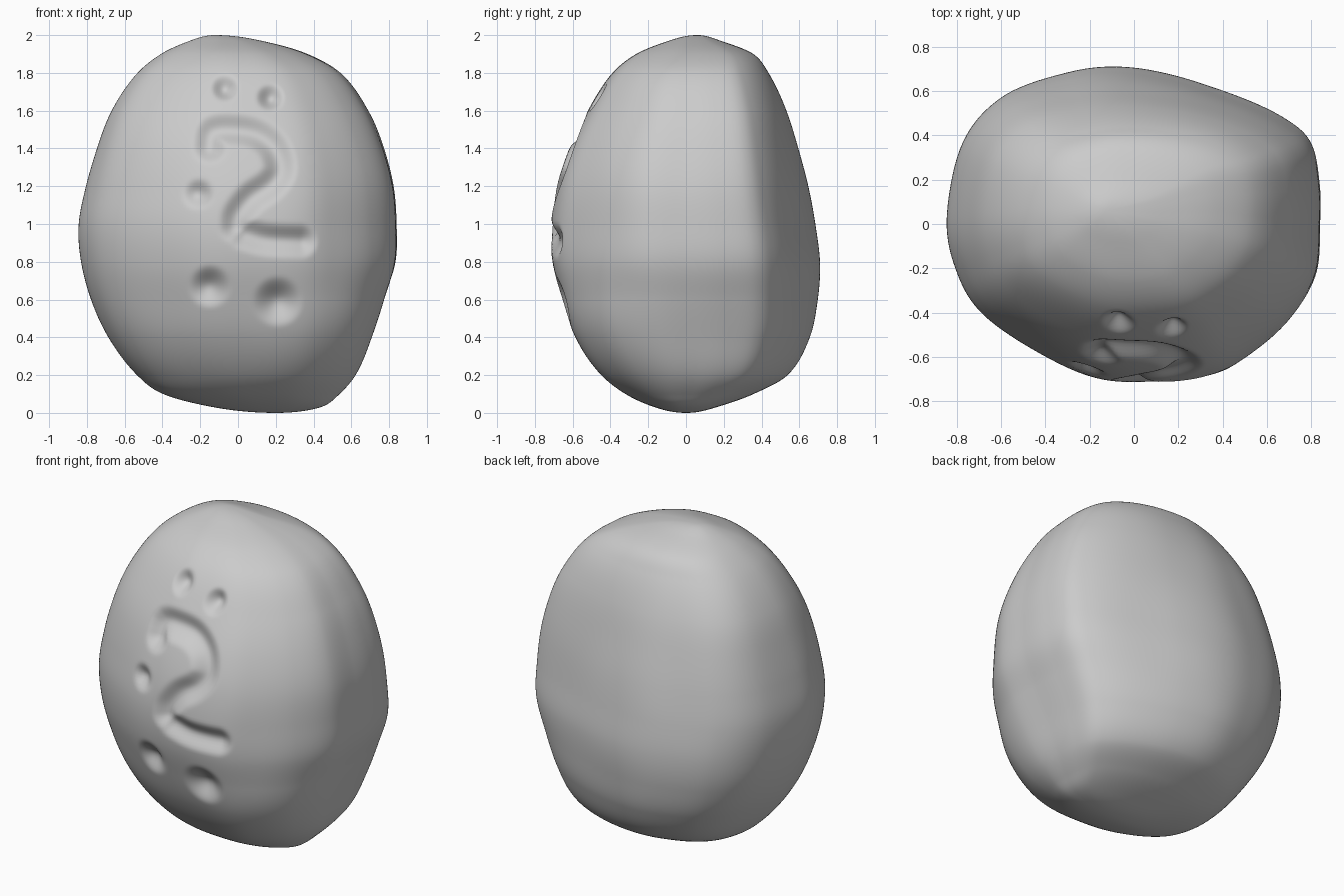
import bpy, bmesh, math
from mathutils import Vector, noise

if "Cube" in bpy.data.objects:
    bpy.data.objects.remove(bpy.data.objects["Cube"])

SEGS, RINGS = 300, 190

# Boulder silhouette: height, x min, x max, y min, y max
LEVELS = [
    (0.00, 0.20, 0.20, 0.00, 0.00),
    (0.03, -0.13, 0.43, -0.16, 0.16),
    (0.10, -0.40, 0.53, -0.31, 0.36),
    (0.20, -0.54, 0.61, -0.43, 0.54),
    (0.40, -0.69, 0.69, -0.56, 0.66),
    (0.60, -0.78, 0.765, -0.64, 0.70),
    (0.80, -0.83, 0.83, -0.70, 0.71),
    (1.00, -0.84, 0.835, -0.71, 0.685),
    (1.20, -0.80, 0.82, -0.68, 0.645),
    (1.40, -0.735, 0.765, -0.615, 0.59),
    (1.60, -0.65, 0.675, -0.515, 0.525),
    (1.80, -0.52, 0.525, -0.385, 0.43),
    (1.90, -0.40, 0.35, -0.26, 0.35),
    (1.97, -0.25, 0.12, -0.09, 0.18),
    (2.00, -0.12, -0.12, 0.06, 0.06),
]
# Plan outline, counter-clockwise from the right side
OUTLINE = [
    (0.84, 0.02), (0.835, 0.2), (0.80, 0.37), (0.70, 0.47), (0.50, 0.57),
    (0.20, 0.67), (-0.08, 0.715), (-0.32, 0.685), (-0.60, 0.58), (-0.77, 0.38),
    (-0.84, 0.05), (-0.80, -0.2), (-0.68, -0.40), (-0.40, -0.59), (-0.15, -0.70),
    (0.13, -0.715), (0.35, -0.68), (0.52, -0.58), (0.70, -0.42), (0.82, -0.22),
]
# Broad swellings and hollows between the main sides: centre, spread, amount
SWELLS = [
    ((0.52, -0.45, 0.38), 0.26, 0.085), ((0.52, 0.38, 1.55), 0.25, 0.03),
    ((-0.45, -0.32, 1.55), 0.26, 0.035), ((-0.52, 0.40, 1.50), 0.25, 0.03),
    ((-0.50, 0.40, 0.30), 0.25, -0.03), ((-0.50, -0.42, 0.40), 0.25, 0.02),
    ((0.30, 0.28, 1.84), 0.20, 0.025),
]
# Carved grooves as (x, z) paths, half width, depth
GROOVES = [
    ([(-0.15, 1.41), (-0.13, 1.49), (-0.02, 1.50), (0.10, 1.475), (0.19, 1.40),
      (0.22, 1.29), (0.17, 1.21), (0.07, 1.14), (0.0, 1.05), (-0.01, 0.99)], 0.10, 0.05),
    ([(0.04, 0.95), (0.15, 0.92), (0.33, 0.91)], 0.10, 0.048),
]
# Pits: x, z, radius, depth
PITS = [(-0.07, 1.72, 0.08, 0.05), (0.17, 1.67, 0.08, 0.05), (-0.21, 1.16, 0.09, 0.045),
        (-0.15, 0.67, 0.12, 0.055), (0.21, 0.59, 0.14, 0.06)]


def catmull(a, b, c, d, t):
    return 0.5 * (2*b + (c - a)*t + (2*a - 5*b + 4*c - d)*t*t + (3*b - a - 3*c + d)*t**3)


def outline_at(s):
    n = len(OUTLINE)
    i = int(s * n) % n
    t = s * n - int(s * n)
    p = [Vector(OUTLINE[(i + k) % n]) for k in (-1, 0, 1, 2)]
    v = catmull(*p, t)
    return v.x / 0.84, v.y / 0.715


def smooth_path(pts, steps=4):
    v = [Vector(p) for p in pts]
    v = [v[0]] + v + [v[-1]]
    out = [catmull(*v[i:i + 4], k / steps) for i in range(len(v) - 3) for k in range(steps)]
    return out + [v[-1]]


PATHS = [(smooth_path(p), r, d) for p, r, d in GROOVES]
# Levels are smoothed over the polar angle so both ends close roundly
ANGLES = [math.acos(1 - l[0]) for l in LEVELS]


def slope(i, k):
    j0, j1 = max(i - 1, 0), min(i + 1, len(LEVELS) - 1)
    return (LEVELS[j1][k] - LEVELS[j0][k]) / (ANGLES[j1] - ANGLES[j0])


def level_at(a):
    i = max(j for j in range(len(LEVELS) - 1) if ANGLES[j] <= a + 1e-9)
    h = ANGLES[i + 1] - ANGLES[i]
    t = (a - ANGLES[i]) / h
    return [(2*t**3 - 3*t*t + 1) * LEVELS[i][k] + (t**3 - 2*t*t + t) * h * slope(i, k)
            + (3*t*t - 2*t**3) * LEVELS[i + 1][k] + (t**3 - t*t) * h * slope(i + 1, k)
            for k in range(1, 5)]


def seg_dist(p, a, b):
    ab = b - a
    t = max(0, min(1, (p - a).dot(ab) / ab.length_squared))
    return (p - a - ab * t).length


def falloff(d, r):
    f = max(0.0, 1 - d / r)
    return f * f * (3 - 2 * f)


def carve(x, z):
    p = Vector((x, z))
    depth = 0
    for pts, r, dep in PATHS:
        d = min(seg_dist(p, a, b) for a, b in zip(pts, pts[1:]))
        depth = max(depth, dep * falloff(d, r))
    for px, pz, r, dep in PITS:
        depth = max(depth, dep * falloff((p - Vector((px, pz))).length, r))
    return depth


def place(u, v, level, a):
    # Sections grow rounder toward the two ends
    e = abs(a / (math.pi / 2) - 1)
    w = (0.9 if a < math.pi / 2 else 0.6) * e * e
    q = (abs(u) ** 2.2 + abs(v) ** 2.2) ** (1 / 2.2)
    u, v = u * (1 - w + w / q), v * (1 - w + w / q)
    x0, x1, y0, y1 = level
    p = Vector(((x0 + x1) / 2 + u * (x1 - x0) / 2,
                (y0 + y1) / 2 + v * (y1 - y0) / 2, 1 - math.cos(a)))
    lump = 0.004 * noise.noise(p * 2.6)
    for c, r, amount in SWELLS:
        lump += amount * math.exp(-(p - Vector(c)).length_squared / (2 * r * r))
    flat = Vector((p.x, p.y, 0))
    x, y, z = p + flat.normalized() * lump * min(1, flat.length * 4)
    if v < 0 and abs(x) < 0.55 and 0.4 < z < 1.85:
        c = carve(x, z)
        y += c
        z -= c * 0.3 * (z - 0.9)
    return x, y, z


# Boulder: stacked rings with the carving pressed into the front
bm = bmesh.new()
plan = [outline_at(i / SEGS) for i in range(SEGS)]
bottom = bm.verts.new((0.20, 0, 0))
top = bm.verts.new((-0.12, 0.06, 2))
rings = []
for r in range(1, RINGS):
    ang = math.pi * r / RINGS
    lev = level_at(ang)
    rings.append([bm.verts.new(place(u, v, lev, ang)) for u, v in plan])
for lo, hi in zip(rings, rings[1:]):
    for i in range(SEGS):
        j = (i + 1) % SEGS
        bm.faces.new((lo[i], lo[j], hi[j], hi[i]))
for i in range(SEGS):
    j = (i + 1) % SEGS
    bm.faces.new((bottom, rings[0][j], rings[0][i]))
    bm.faces.new((top, rings[-1][i], rings[-1][j]))
for f in bm.faces:
    f.smooth = True
mesh = bpy.data.meshes.new("carved_boulder")
bm.to_mesh(mesh)
bm.free()
boulder = bpy.data.objects.new("carved_boulder", mesh)
bpy.context.collection.objects.link(boulder)
